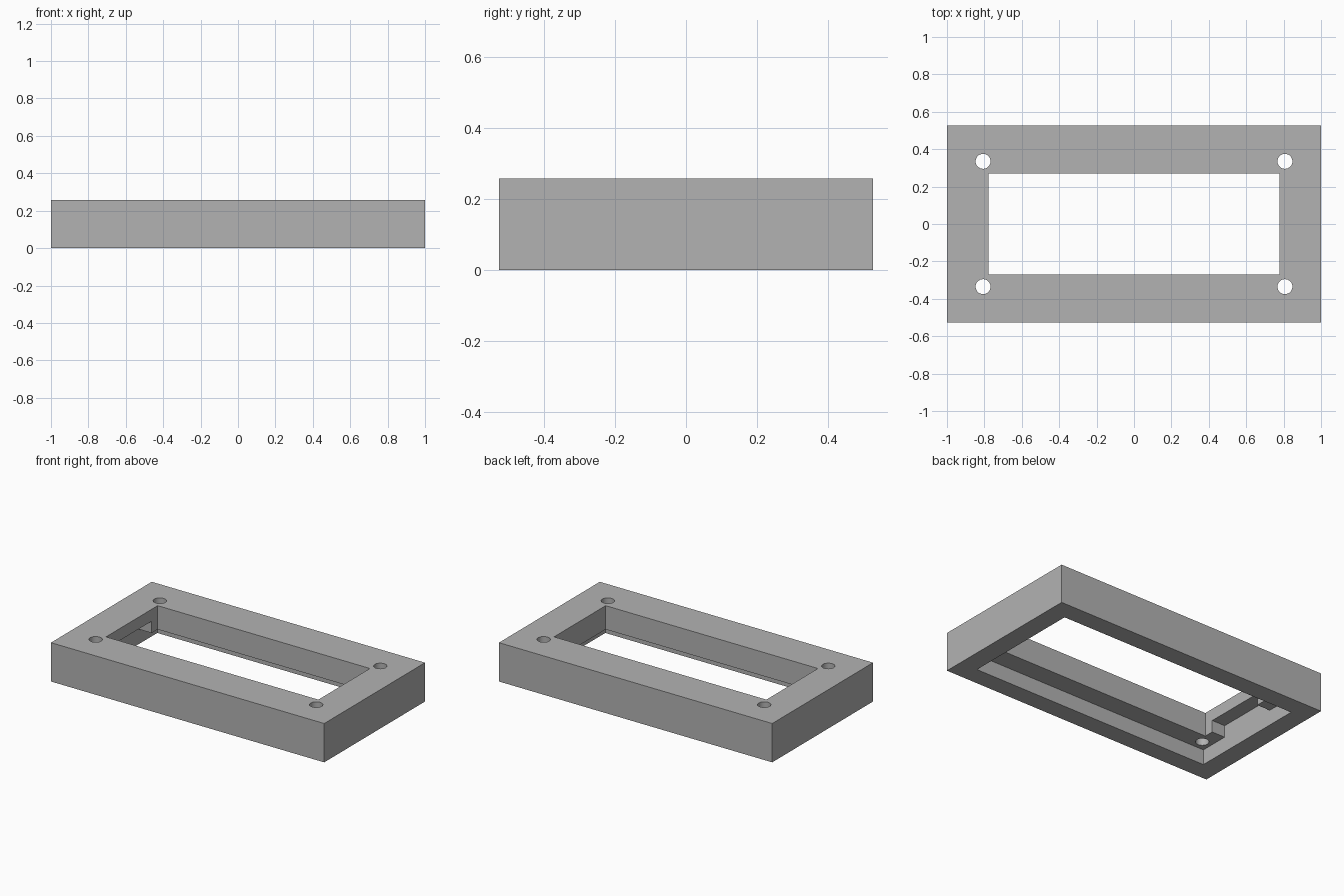
import bpy
import math

cube = bpy.data.objects.get("Cube")
if cube:
    bpy.data.objects.remove(cube, do_unlink=True)

HEIGHT = 0.257
RECESS = 0.10      # depth of the pocket underneath
POCKET_X, POCKET_Y = 0.873, 0.403
WINDOW_X, WINDOW_Y = 0.777, 0.27


def box(name, low, high):
    """Axis-aligned box between two corners."""
    centre = [(a + b) / 2 for a, b in zip(low, high)]
    bpy.ops.mesh.primitive_cube_add(size=1, location=centre)
    obj = bpy.context.object
    obj.name = name
    obj.scale = [b - a for a, b in zip(low, high)]
    bpy.ops.object.transform_apply(location=True, rotation=False, scale=True)
    return obj


def cut(target, cutter):
    """Subtract the cutter from the target and discard it."""
    cutter.hide_render = True
    mod = target.modifiers.new("cut", "BOOLEAN")
    mod.operation = "DIFFERENCE"
    mod.solver = "EXACT"
    mod.object = cutter
    bpy.context.view_layer.objects.active = target
    bpy.ops.object.modifier_apply(modifier=mod.name)
    bpy.data.objects.remove(cutter, do_unlink=True)


# Solid block
frame = box("bezel_frame", (-1, -0.527, 0), (1, 0.527, HEIGHT))

# Pocket underneath, leaving a rim
cut(frame, box("pocket_cutter", (-POCKET_X, -POCKET_Y, -0.1),
               (POCKET_X, POCKET_Y, RECESS)))

# Window through the top
cut(frame, box("window_cutter", (-WINDOW_X, -WINDOW_Y, -0.1),
               (WINDOW_X, WINDOW_Y, HEIGHT + 0.1)))

# Cable notch under one short side of the window
cut(frame, box("notch_cutter", (-POCKET_X, -0.207, 0.05),
               (-0.7, 0.207, 0.178)))

# Four screw holes
for sx in (-1, 1):
    for sy in (-1, 1):
        bpy.ops.mesh.primitive_cylinder_add(
            vertices=32, radius=0.04, depth=1,
            location=(sx * 0.807, sy * 0.335, 0.2))
        cut(frame, bpy.context.object)

# Plain grey plastic
grey = bpy.data.materials.new("plain_grey")
grey.use_nodes = True
colour = (0.45, 0.45, 0.45, 1)
grey.diffuse_color = colour
grey.node_tree.nodes["Principled BSDF"].inputs["Base Color"].default_value = colour
frame.data.materials.clear()
frame.data.materials.append(grey)

bpy.ops.object.select_all(action="DESELECT")
frame.select_set(True)
bpy.context.view_layer.objects.active = frame
bpy.ops.object.shade_smooth_by_angle(angle=math.radians(30))
